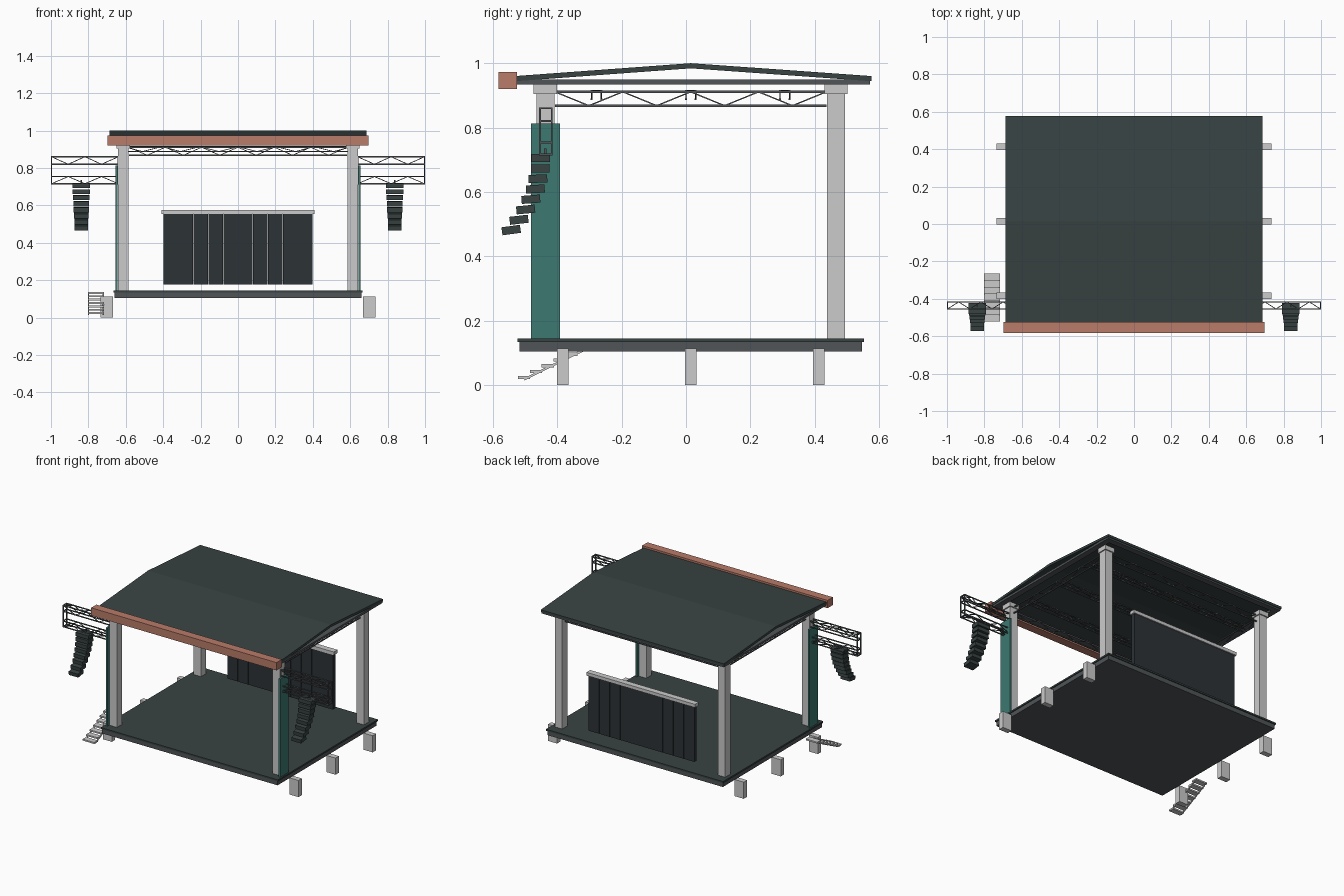
import bpy, bmesh
from math import radians
from mathutils import Vector, Matrix

if "Cube" in bpy.data.objects:
    bpy.data.objects.remove(bpy.data.objects["Cube"])


def mat(name, rgb):
    m = bpy.data.materials.new(name)
    m.diffuse_color = (*rgb, 1)
    m.use_nodes = True
    m.node_tree.nodes["Principled BSDF"].inputs["Base Color"].default_value = m.diffuse_color
    return m


DARK = mat("dark_panel", (0.04, 0.055, 0.055))
BLACK = mat("screen_black", (0.025, 0.032, 0.037))
STEEL = mat("dark_steel", (0.08, 0.09, 0.095))
TEAL = mat("teal_fabric", (0.045, 0.19, 0.165))
CLAY = mat("clay_fascia", (0.48, 0.2, 0.14))


class Part:
    """Collects boxes and bars into one mesh object."""

    def __init__(self, name, material=None):
        self.name, self.material, self.bm = name, material, bmesh.new()

    def box(self, x, y, z, rot=Matrix()):
        size = Vector((x[1] - x[0], y[1] - y[0], z[1] - z[0]))
        mid = Vector((sum(x) / 2, sum(y) / 2, sum(z) / 2))
        m = Matrix.Translation(mid) @ rot @ Matrix.Diagonal((*size, 1))
        bmesh.ops.create_cube(self.bm, size=1, matrix=m)

    def bar(self, a, b, t=0.006):
        a, b = Vector(a), Vector(b)
        d = b - a
        rot = d.to_track_quat('Z', 'Y').to_matrix().to_4x4()
        m = Matrix.Translation((a + b) / 2) @ rot @ Matrix.Diagonal((t, t, d.length, 1))
        bmesh.ops.create_cube(self.bm, size=1, matrix=m)

    def lattice(self, a0, a1, b0, b1, n, t=0.004):
        """Zigzag bracing between line a and line b."""
        a0, a1, b0, b1 = map(Vector, (a0, a1, b0, b1))
        pts = [(a0.lerp(a1, i / n) if i % 2 == 0 else b0.lerp(b1, i / n)) for i in range(n + 1)]
        for p, q in zip(pts, pts[1:]):
            self.bar(p, q, t)

    def done(self):
        me = bpy.data.meshes.new(self.name)
        self.bm.to_mesh(me)
        self.bm.free()
        ob = bpy.data.objects.new(self.name, me)
        bpy.context.collection.objects.link(ob)
        if self.material:
            me.materials.append(self.material)
        return ob


YC, YF, YB, XC = 0.015, -0.437, 0.466, 0.613

# Stage floor
p = Part("deck_frame", STEEL)
p.box((-0.66, 0.66), (-0.517, 0.547), (0.104, 0.134))
p.done()
p = Part("deck_floor", DARK)
p.box((-0.666, 0.666), (-0.523, 0.553), (0.134, 0.145))
p.done()

# Support feet beside the deck
p = Part("support_feet")
for s in (-1, 1):
    for y in (-0.383, YC, 0.413):
        p.box((s * 0.702 - 0.034, s * 0.702 + 0.034), (y - 0.018, y + 0.018), (0, 0.113))
p.done()

# Corner columns and caps
p, c = Part("columns"), Part("column_caps")
for x in (-XC, XC):
    for y in (YF, YB):
        p.box((x - 0.028, x + 0.028), (y - 0.028, y + 0.028), (0.145, 0.905))
        c.box((x - 0.036, x + 0.036), (y - 0.036, y + 0.036), (0.904, 0.934))
p.done()
c.done()

# Side banners
p = Part("side_banners", TEAL)
for s in (-1, 1):
    p.box((s * 0.65 - 0.006, s * 0.65 + 0.006), (-0.482, -0.392), (0.145, 0.812))
p.done()

# Roof: pitched sheet from an extruded profile
prof = [(-0.545, 0.959), (YC, 1.0), (0.577, 0.960), (0.577, 0.944), (YC, 0.984), (-0.545, 0.943)]
bm = bmesh.new()
L, R = [[bm.verts.new((x, y, z)) for y, z in prof] for x in (-0.688, 0.688)]
for i in range(6):
    j = (i + 1) % 6
    bm.faces.new((L[i], L[j], R[j], R[i]))
for v in (L, R):
    bm.faces.new((v[0], v[1], v[4], v[5]))
    bm.faces.new((v[1], v[2], v[3], v[4]))
bmesh.ops.recalc_face_normals(bm, faces=bm.faces)
p = Part("roof_sheet", DARK)
p.bm.free()
p.bm = bm
p.done()

# Roof perimeter beams and front fascia
p = Part("roof_beams", STEEL)
for s in (-1, 1):
    p.box((s * 0.665 - 0.02, s * 0.665 + 0.02), (-0.525, 0.572), (0.934, 0.949))
p.box((-0.645, 0.645), (0.532, 0.572), (0.934, 0.949))
p.box((-0.645, 0.645), (-0.525, -0.485), (0.934, 0.949))
p.done()
p = Part("front_fascia", CLAY)
p.box((-0.697, 0.697), (-0.582, -0.525), (0.92, 0.973))
p.done()

# Perimeter trusses between the columns
p = Part("perimeter_trusses", STEEL)
runs = [((x, YF + 0.03), (x, YB - 0.03), 8) for x in (-XC, XC)]
runs += [((-XC + 0.03, y), (XC - 0.03, y), 12) for y in (YF, YB)]
for a, b, n in runs:
    for z in (0.868, 0.911):
        p.bar((*a, z), (*b, z), 0.007)
    p.lattice((*a, 0.911), (*b, 0.911), (*a, 0.868), (*b, 0.868), n)
p.done()

# Cross trusses under the roof
p = Part("cross_trusses", STEEL)
for y in (-0.278, YC, 0.307):
    for dy in (-0.015, 0.015):
        for z in (0.888, 0.914):
            p.bar((-XC, y + dy, z), (XC, y + dy, z))
        p.lattice((-XC, y + dy, 0.914), (XC, y + dy, 0.914),
                  (-XC, y + dy, 0.888), (XC, y + dy, 0.888), 12)
    p.lattice((-XC, y - 0.015, 0.914), (XC, y - 0.015, 0.914),
              (-XC, y + 0.015, 0.914), (XC, y + 0.015, 0.914), 12)
p.done()

# Outrigger trusses carrying the speakers
p = Part("outrigger_trusses", STEEL)
Y0, Y1 = -0.454, -0.417
for s in (-1, 1):
    a, b = s * 0.64, s * 0.997
    for y in (Y0, Y1):
        for z in (0.86, 0.82, 0.754, 0.716):
            p.bar((a, y, z), (b, y, z))
        p.lattice((a, y, 0.86), (b, y, 0.86), (a, y, 0.82), (b, y, 0.82), 4)
        p.lattice((a, y, 0.716), (b, y, 0.716), (a, y, 0.754), (b, y, 0.754), 4)
        p.bar((b, y, 0.713), (b, y, 0.863))
        p.bar((a, y, 0.713), (a, y, 0.863))
    for z in (0.86, 0.82, 0.754, 0.716):
        p.bar((b, Y0, z), (b, Y1, z))
    for z in (0.86, 0.716):
        p.lattice((a, Y0, z), (b, Y0, z), (a, Y1, z), (b, Y1, z), 6)
    p.bar((s * 0.838, -0.437, 0.71), (s * 0.838, -0.437, 0.735), 0.008)
p.done()

# Curved hanging speaker arrays
ys = (-0.451, -0.453, -0.460, -0.468, -0.482, -0.498, -0.519, -0.543)
p = Part("speaker_arrays", DARK)
for s in (-1, 1):
    for i, y in enumerate(ys):
        z, w = 0.705 - 0.0319 * i, 0.048 - 0.0018 * i
        p.box((s * 0.838 - w, s * 0.838 + w), (y - 0.029, y + 0.029), (z - 0.0125, z + 0.0125),
              Matrix.Rotation(radians(1.1 * i), 4, 'X'))
p.done()

# Rear screen made of panels, with header rail
p = Part("screen_panels", BLACK)
for i in range(10):
    x = -0.398 + 0.0796 * i
    p.box((x + 0.0008, x + 0.0788), (0.452, 0.478), (0.178, 0.553))
p.done()
p = Part("screen_header")
p.box((-0.408, 0.408), (0.446, 0.486), (0.553, 0.575))
p.done()

# Access stairs on the left
p = Part("access_stairs")
for i in range(7):
    y, z = -0.503 + 0.0367 * i, 0.024 + 0.018 * i
    p.box((-0.803, -0.716), (y - 0.019, y + 0.019), (z - 0.005, z + 0.005))
for x in (-0.799, -0.72):
    p.bar((x, -0.503, 0.018), (x, -0.283, 0.126), 0.007)
p.done()
